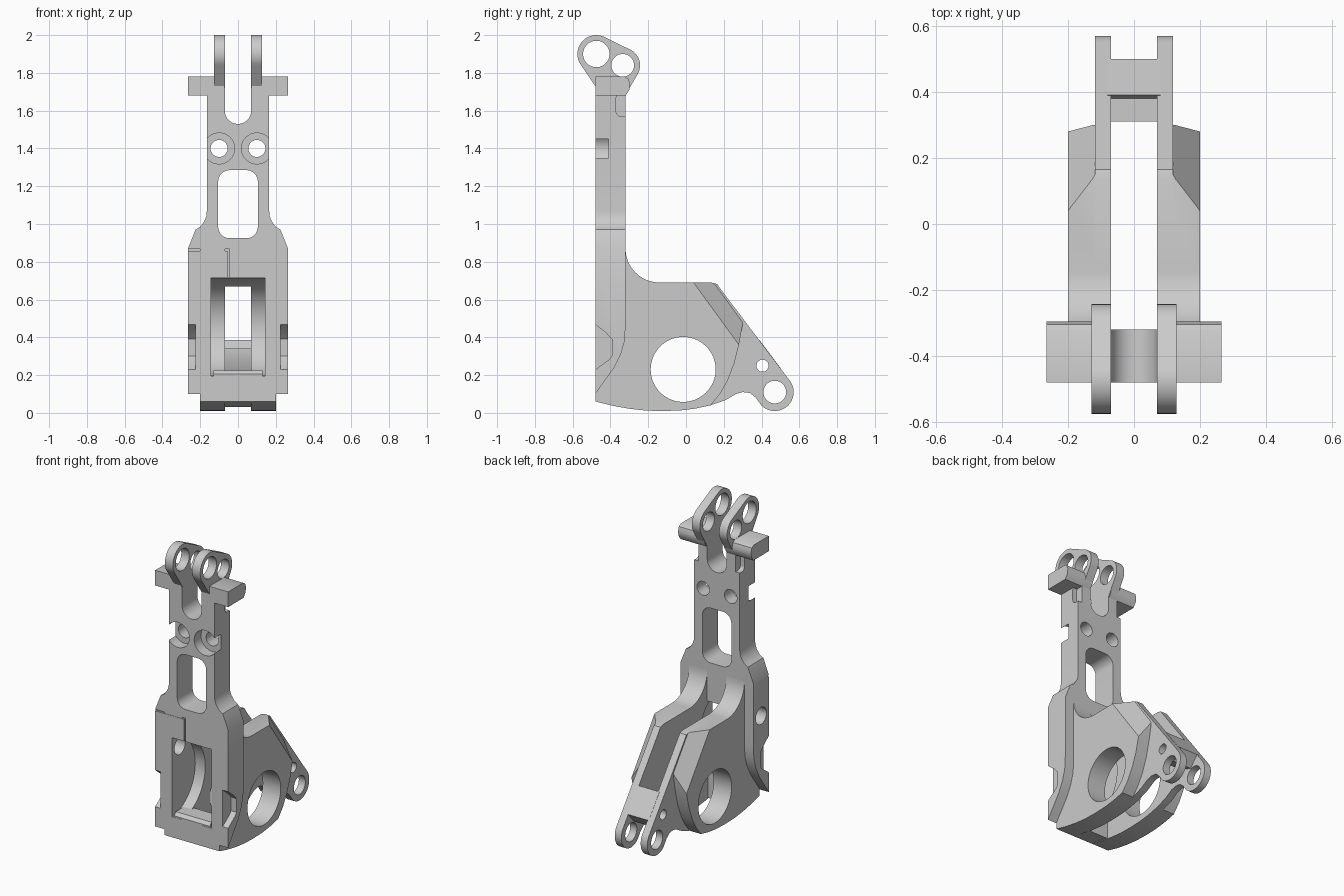
import bpy, bmesh
from math import sin, cos, radians, tau
from mathutils import Vector
from mathutils.geometry import convex_hull_2d

cube = bpy.data.objects.get("Cube")
if cube:
    bpy.data.objects.remove(cube)


def arc(cx, cy, r, a0, a1, n=16):
    angles = [radians(a0 + (a1 - a0) * i / n) for i in range(n + 1)]
    return [(cx + r * cos(a), cy + r * sin(a)) for a in angles]


def circle(cx, cy, r, n=48):
    return [(cx + r * cos(tau * i / n), cy + r * sin(tau * i / n)) for i in range(n)]


def box(x0, x1, z0, z1):
    return [(x0, z0), (x1, z0), (x1, z1), (x0, z1)]


def rounded(x0, x1, z0, z1, r):
    return (arc(x1 - r, z0 + r, r, -90, 0, 8) + arc(x1 - r, z1 - r, r, 0, 90, 8)
            + arc(x0 + r, z1 - r, r, 90, 180, 8) + arc(x0 + r, z0 + r, r, 180, 270, 8))


def hull(points):
    return [points[i] for i in convex_hull_2d(points)]


def prism(name, profile, axis, lo, hi, slice_plane=None):
    """Extrude a profile along x (profile in yz) or y (profile in xz)."""
    bm = bmesh.new()
    place = (lambda a, b: (lo, a, b)) if axis == "x" else (lambda a, b: (a, lo, b))
    face = bm.faces.new([bm.verts.new(place(a, b)) for a, b in profile])
    shift = Vector((hi - lo, 0, 0)) if axis == "x" else Vector((0, hi - lo, 0))
    new = bmesh.ops.extrude_face_region(bm, geom=[face])["geom"]
    bmesh.ops.translate(bm, vec=shift, verts=[g for g in new if isinstance(g, bmesh.types.BMVert)])
    if slice_plane:
        co, no = slice_plane
        cut = bmesh.ops.bisect_plane(bm, geom=bm.verts[:] + bm.edges[:] + bm.faces[:],
                                     plane_co=co, plane_no=no, clear_outer=True)["geom_cut"]
        bmesh.ops.holes_fill(bm, edges=[g for g in cut if isinstance(g, bmesh.types.BMEdge)])
    bmesh.ops.recalc_face_normals(bm, faces=bm.faces[:])
    mesh = bpy.data.meshes.new(name)
    bm.to_mesh(mesh)
    bm.free()
    obj = bpy.data.objects.new(name, mesh)
    bpy.context.collection.objects.link(obj)
    return obj


parts, cutters = [], []


def part(*args):
    parts.append(prism(*args))
    return parts[-1]


def cutter(*args):
    cutters.append(prism("cutter", *args))
    cutters[-1].hide_render = True
    return cutters[-1]


def carve(obj, tools):
    for tool in tools:
        mod = obj.modifiers.new("cut", "BOOLEAN")
        mod.operation, mod.solver, mod.object = "DIFFERENCE", "EXACT", tool
    graph = bpy.context.evaluated_depsgraph_get()
    mesh = bpy.data.meshes.new_from_object(obj.evaluated_get(graph))
    obj.modifiers.clear()
    obj.data = mesh


FRONT, BACK = -0.48, -0.32

# Upright frame with a wide foot, narrow neck and open fork
half = [(0.265, 0.05), (0.265, 0.87), (0.225, 0.97), (0.2, 0.985), (0.178, 1.015),
        (0.168, 1.04), (0.165, 1.07), (0.165, 1.72), (0.07, 1.72)]
half += arc(0, 1.60, 0.07, 0, -90, 12)
frame = part("upright_frame", half + [(-x, z) for x, z in reversed(half[:-1])], "y", FRONT, BACK)

# Openings in the frame
window = cutter(rounded(-0.105, 0.105, 0.925, 1.285, 0.06), "y", -0.6, -0.2)
heel = cutter([(-0.6, 0.0), (-0.2, 0.0), (-0.2, 0.46), (-0.32, 0.46), (-0.325, 0.38),
               (-0.345, 0.31), (-0.38, 0.24), (-0.48, 0.1), (-0.6, 0.0)][:-1], "x", -0.4, 0.4)
opening = cutter(box(-0.07, 0.07, 0.0, 0.67), "y", -0.6, -0.2)
recess = cutter(circle(-0.5, 0.455, 0.26, 64), "x", -0.142, 0.142)
lug_hole = cutter(circle(-0.4, 0.63, 0.055), "x", -0.4, -0.1)
frame_tools = [window, heel, opening, recess, lug_hole]
frame_tools.append(cutter(box(-0.3, -0.05, 0.858, 0.868), "y", -0.5, -0.47))
frame_tools.append(cutter(box(-0.056, -0.046, 0.6, 0.868), "y", -0.5, -0.47))
for s in (-1, 1):
    # Counterbored bolt holes, side notches and rear pockets
    frame_tools.append(cutter(circle(s * 0.1, 1.4, 0.045), "y", -0.6, -0.2))
    frame_tools.append(cutter(circle(s * 0.1, 1.4, 0.082), "y", -0.6, -0.41))
    frame_tools.append(cutter([(-0.5, 0.215), (-0.41, 0.28), (-0.393, 0.3), (-0.393, 0.39),
                               (-0.42, 0.42), (-0.5, 0.485)], "x", s * 0.225, s * 0.4))
    frame_tools.append(cutter(rounded(-0.37, -0.2, 1.57, 1.69, 0.025), "x", s * 0.135, s * 0.2))
carve(frame, frame_tools)

# Lower front bridge
part("front_bridge", [(FRONT + 0.002, 0.06), (-0.33, 0.03), (-0.33, 0.2), (-0.355, 0.225),
                      (-0.46, 0.225), (FRONT + 0.002, 0.205)], "x", -0.13, 0.13)

# Side plate outlines: thin full-length web and thick inner region
bottom = [(-0.478, 0.06), (-0.39, 0.038), (-0.3, 0.022), (-0.21, 0.012), (-0.12, 0.01),
          (-0.03, 0.013), (0.05, 0.023), (0.13, 0.04)]
top = [(0.18, 0.66), (0.165, 0.682), (0.135, 0.69)] + arc(-0.14, 0.87, 0.18, 270, 180)
top += [(-0.478, 0.87)]
tail = [(0.21, 0.068), (0.265, 0.1), (0.3, 0.11), (0.34, 0.105), (0.37, 0.08)]
tail += arc(0.47, 0.11, 0.1, 225, 397, 28)
rim = [(0.18, 0.1), (0.22, 0.17), (0.255, 0.26), (0.28, 0.36), (0.3, 0.47), (0.3, 0.5)]

bore = cutter(circle(-0.015, 0.23, 0.172, 64), "x", -0.4, 0.4)
pin_hole = cutter(circle(0.405, 0.25, 0.032, 32), "x", -0.4, 0.4)
tail_hole = cutter(circle(0.47, 0.11, 0.06), "x", -0.4, 0.4)
ear_holes = [cutter(circle(-0.475, 1.9, 0.07), "x", -0.4, 0.4),
             cutter(circle(-0.335, 1.84, 0.06), "x", -0.4, 0.4)]

for s, side in ((-1, "right"), (1, "left")):
    # Side plate with tail lug, and its thick chamfered cheek
    web = part(side + "_side_plate", bottom + tail + top, "x", s * 0.07, s * 0.118)
    carve(web, [recess, bore, pin_hole, tail_hole])
    chamfer = (Vector((s * 0.2, 0.04, 0.69)), Vector((s * 1.05, 0.81, 0.59)).normalized())
    cheek = part(side + "_cheek", bottom + rim + top, "x", s * 0.08, s * 0.2, chamfer)
    carve(cheek, [recess, bore, lug_hole])

    # Two-hole top ear
    outline = hull([Vector(p) for p in circle(-0.475, 1.9, 0.1) + circle(-0.335, 1.84, 0.092)
                    + [(-0.479, 1.78), (-0.46, 1.7), (-0.322, 1.68)]])
    ear = part(side + "_top_ear", [tuple(p) for p in outline], "x", s * 0.07, s * 0.128)
    carve(ear, ear_holes)

    # Outward stop arm
    part(side + "_stop_arm", [(FRONT, 1.68), (-0.32, 1.68), (-0.3, 1.71), (-0.296, 1.74),
                              (-0.304, 1.768), (-0.325, 1.78), (FRONT, 1.78)],
         "x", s * 0.075, s * 0.265)

# Rear cross block between the plates
block = part("rear_cross_block", [(0.39, 0.385), (0.5, 0.238), (0.44, 0.17), (0.35, 0.2),
                                  (0.31, 0.28), (0.31, 0.34), (0.38, 0.34)], "x", -0.08, 0.08)
carve(block, [pin_hole, tail_hole])

for tool in cutters:
    bpy.data.objects.remove(tool)

bpy.ops.object.select_all(action="DESELECT")
for obj in parts:
    obj.select_set(True)
bpy.context.view_layer.objects.active = frame
bpy.ops.object.shade_smooth_by_angle(angle=radians(30))
